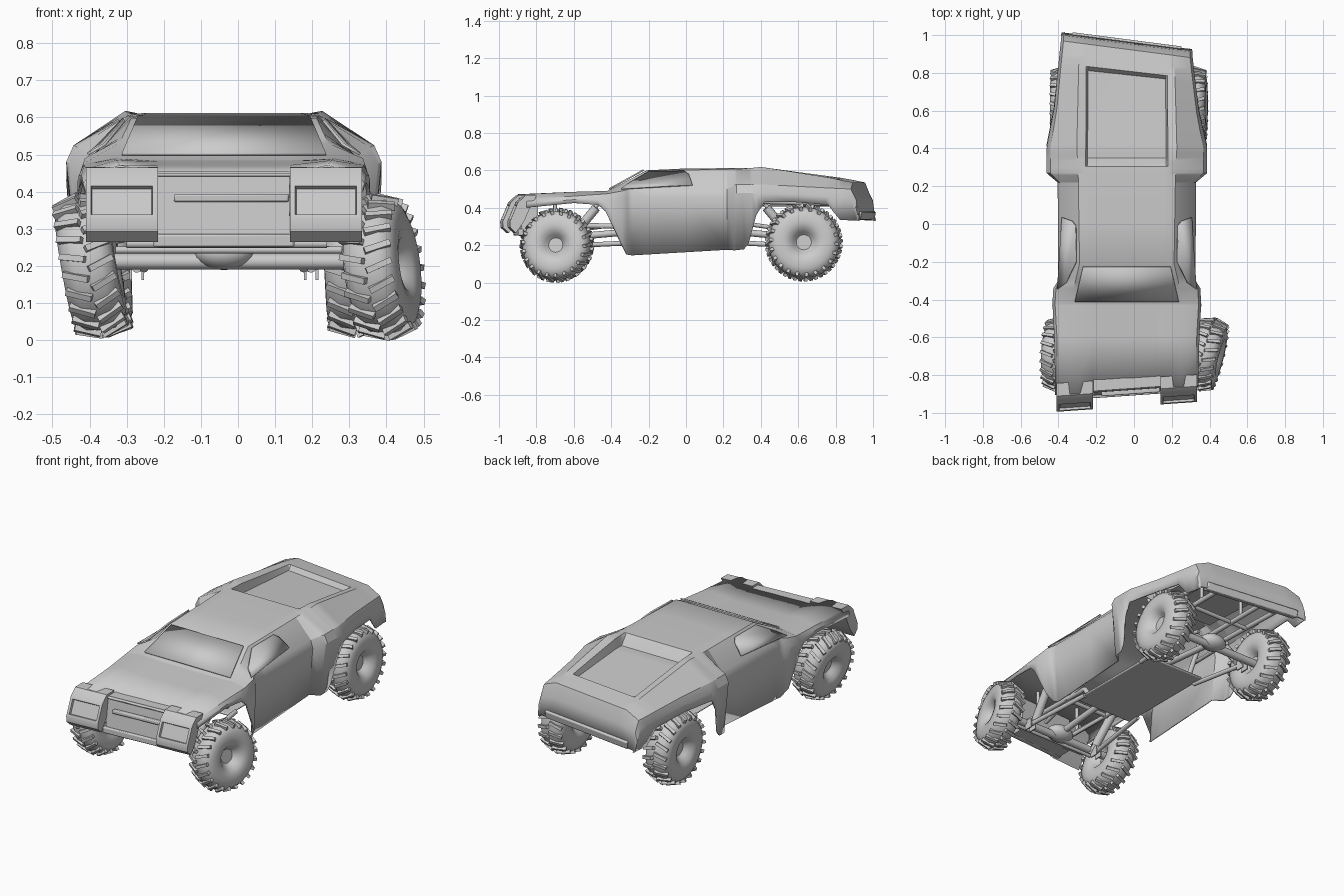
import bpy, bmesh
from math import sin, cos, pi, radians
from mathutils import Vector, Matrix

if "Cube" in bpy.data.objects:
    bpy.data.objects.remove(bpy.data.objects["Cube"])

CX = -0.038  # body centre line sits slightly left


def interp(keys, y):
    if y <= keys[0][0]:
        return keys[0][1:]
    for a, b in zip(keys, keys[1:]):
        if y <= b[0]:
            t = (y - a[0]) / (b[0] - a[0])
            return tuple(p + (q - p) * t for p, q in zip(a[1:], b[1:]))
    return keys[-1][1:]


def skew(v):
    # both ends of the shell are pulled slightly longer on the left
    w = min(1, max(0, (v.y - 0.5) / 0.35))
    f = min(1, max(0, (-v.y - 0.6) / 0.25))
    return Vector((v.x + CX, v.y - 0.13 * v.x * w + 0.07 * v.x * f, v.z))


def finish(name, bm, shell=0, angle=28, body=False, bevel=0):
    if body:
        for v in bm.verts:
            v.co = skew(v.co)
    bmesh.ops.recalc_face_normals(bm, faces=bm.faces)
    me = bpy.data.meshes.new(name)
    bm.to_mesh(me)
    bm.free()
    ob = bpy.data.objects.new(name, me)
    bpy.context.collection.objects.link(ob)
    if shell:
        m = ob.modifiers.new("shell", 'SOLIDIFY')
        m.thickness, m.offset = shell, -1
    if bevel:
        m = ob.modifiers.new("bevel", 'BEVEL')
        m.width, m.segments = bevel, 2
    bpy.ops.object.select_all(action='DESELECT')
    ob.select_set(True)
    bpy.context.view_layer.objects.active = ob
    bpy.ops.object.shade_smooth_by_angle(angle=radians(angle))
    return ob


def box(name, c, s, body=False, bevel=0.006, rx=0):
    bm = bmesh.new()
    M = Matrix.Translation(c) @ Matrix.Rotation(rx, 4, 'X') @ Matrix.Diagonal((*s, 1))
    bmesh.ops.create_cube(bm, size=1, matrix=M)
    return finish(name, bm, body=body, bevel=bevel)


def tube(name, a, b, r, r2=None, n=14):
    a, b = Vector(a), Vector(b)
    bm = bmesh.new()
    M = Matrix.Translation((a + b) / 2) @ (b - a).to_track_quat('Z', 'Y').to_matrix().to_4x4()
    bmesh.ops.create_cone(bm, cap_ends=True, segments=n, radius1=r, radius2=r if r2 is None else r2,
                          depth=(b - a).length, matrix=M)
    return finish(name, bm, angle=40)


# Body shell: lengthwise feature lines, (y, value...) keys
TOP_Z = [(-.88, .45), (-.42, .485), (-.21, .6), (0, .61), (.3, .612)]
REAR_Z = [(.4, .608), (.8, .555), (.925, .535), (.955, .46), (.97, .345)]
BED = [(.305, 0), (.35, .055), (.79, .028), (.81, 0)]
CREASE_X = [(-.88, .175), (-.45, .175), (-.3, .2), (.3, .218), (.8, .215)]
EDGE = [(-.88, .28, .472), (-.6, .29, .485), (-.42, .3, .49), (-.21, .25, .598), (.3, .258, .607),
        (.4, .265, .618), (.8, .255, .56), (.925, .25, .535), (.955, .25, .46), (.97, .25, .345)]
BELT = [(-.88, .365, .445), (-.6, .37, .462), (-.42, .38, .475), (-.34, .375, .49), (-.3, .35, .5),
        (.22, .352, .5), (.27, .405, .525), (.4, .405, .525), (.6, .37, .515), (.925, .335, .5),
        (.955, .335, .44), (.97, .33, .34)]
SILL = [(-.88, .375, .4), (-.6, .383, .425), (-.47, .39, .415), (-.43, .395, .38), (-.34, .385, .2),
        (-.315, .35, .15), (-.29, .34, .145), (.22, .34, .175), (.26, .39, .172), (.31, .395, .178),
        (.335, .4, .21), (.375, .42, .36), (.42, .425, .43), (.6, .387, .43), (.8, .36, .415),
        (.84, .355, .37), (.87, .35, .335), (.97, .335, .33)]


def section(y):
    tz = interp(TOP_Z + REAR_Z, y)[0]
    d = interp(BED, y)[0]
    cx = interp(CREASE_X, y)[0]
    ex, ez = interp(EDGE, y)
    bx, bz = interp(BELT, y)
    sx, sz = interp(SILL, y)
    drop = min(.045, (bz - sz) * .5)
    half = [(cx - .01, tz - d), (cx, tz), (ex, ez), (bx, bz),
            (bx + (.014 if bx < .39 else .02), bz - drop), (sx, sz)]
    return [Vector((-x, y, z)) for x, z in reversed(half)] + [Vector((0, y, tz - d))] + \
           [Vector((x, y, z)) for x, z in half]


ys = sorted({k[0] for keys in (TOP_Z, REAR_Z, BED, CREASE_X, EDGE, BELT, SILL) for k in keys})
bm = bmesh.new()
rows = [[bm.verts.new(p) for p in section(y)] for y in ys]
for r0, r1 in zip(rows, rows[1:]):
    for i in range(len(r0) - 1):
        bm.faces.new((r0[i], r1[i], r1[i + 1], r0[i + 1]))
finish("body_shell", bm, shell=.009, body=True)


# Glass panels laid over the shell
def panel(name, pts):
    bm = bmesh.new()
    bm.faces.new([bm.verts.new(p) for p in pts])
    return finish(name, bm, shell=.008, body=True)


panel("windscreen", [(-.275, -.408, .497), (.275, -.408, .497), (.232, -.225, .598), (-.232, -.225, .598)])
for s in (-1, 1):
    pts = []
    for y, t in ((-.345, .85), (-.31, .5), (-.2, .12), (-.01, .12), (.015, .3), (.035, .85)):
        (ex, ez), (bx, bz) = interp(EDGE, y), interp(BELT, y)
        pts.append((s * (ex + (bx - ex) * t + .003), y, ez + (bz - ez) * t + .003))
    panel("side_window", pts)


# Prisms from a side profile, used for the nose
def prism(name, prof, x0, x1, inset_edge=None):
    bm = bmesh.new()
    a = [bm.verts.new((x0, y, z)) for y, z in prof]
    b = [bm.verts.new((x1, y, z)) for y, z in prof]
    n = len(prof)
    sides = [bm.faces.new((a[i], a[(i + 1) % n], b[(i + 1) % n], b[i])) for i in range(n)]
    bm.faces.new(a)
    bm.faces.new(b)
    bmesh.ops.recalc_face_normals(bm, faces=bm.faces)
    if inset_edge is not None:
        bmesh.ops.inset_individual(bm, faces=[sides[inset_edge]], thickness=.02, depth=0)
        bmesh.ops.inset_individual(bm, faces=[sides[inset_edge]], thickness=.004, depth=-.012)
    return finish(name, bm, body=True)


pod = [(-.82, .466), (-.885, .465), (-.925, .428), (-.968, .325), (-.965, .293), (-.935, .265), (-.89, .33), (-.86, .4)]
for s in (-1, 1):
    prism("headlight_pod", pod, s * .178, s * .372, 2)
prism("grille", [(-.8, .455), (-.872, .455), (-.885, .36), (-.895, .285), (-.88, .25), (-.8, .25)], -.177, .177)
box("grille_ledge", (.02, -.89, .383), (.31, .025, .022), body=True)
box("front_lip", (0, -.895, .268), (.38, .03, .035), body=True)
box("rear_bumper", (0, .955, .36), (.58, .04, .045), body=True, rx=-.2)


# Wheels: lathed tyre with dished hub and paddle lugs on both shoulders
def wheel(name, loc, r, camber=0, yaw=0, n=40):
    k = r / .2
    half = [(.028, 0), (.028, .04), (.045, .055), (.068, .075), (.076, .105), (.075, .14), (.064, .168), (.04, .186)]
    prof = half + [(0, .19)] + [(-x, q) for x, q in reversed(half)]
    bm = bmesh.new()
    rings = []
    for x, q in prof:
        if q == 0:
            rings.append([bm.verts.new((x * k, 0, 0))] * n)
        else:
            rings.append([bm.verts.new((x * k, q * k * cos(2 * pi * i / n), q * k * sin(2 * pi * i / n)))
                          for i in range(n)])
    for a, b in zip(rings, rings[1:]):
        for i in range(n):
            vs = list(dict.fromkeys((a[i], a[(i + 1) % n], b[(i + 1) % n], b[i])))
            bm.faces.new(vs)
    for s in (-1, 1):
        for i in range(22):
            M = (Matrix.Rotation(2 * pi * (i + .25 * (s + 1)) / 22, 4, 'X')
                 @ Matrix.Translation((s * .037 * k, 0, .185 * k)) @ Matrix.Rotation(s * .33, 4, 'Y')
                 @ Matrix.Rotation(s * .3, 4, 'Z') @ Matrix.Diagonal((.075 * k, .017 * k, .02 * k, 1)))
            bmesh.ops.create_cube(bm, size=1, matrix=M)
    M = (Matrix.Translation(loc) @ Matrix.Rotation(radians(yaw), 4, 'Z') @ Matrix.Rotation(radians(camber), 4, 'Y'))
    bmesh.ops.transform(bm, matrix=M, verts=bm.verts)
    return finish(name, bm, angle=35)


wheel("front_wheel_left", (-.397, -.69, .202), .194, -10, -3)
wheel("front_wheel_right", (.388, -.69, .197), .194, -7, -14)
wheel("rear_wheel_left", (-.365, .63, .214), .202, -2)
wheel("rear_wheel_right", (.308, .63, .214), .202, -3)

# Axles with differentials
for tag, y, xa, xb in (("front", -.68, -.37, .35), ("rear", .63, -.34, .29)):
    tube(tag + "_axle", (xa, y, .212), (xb, y, .212), .022)
    bm = bmesh.new()
    bmesh.ops.create_uvsphere(bm, u_segments=20, v_segments=12, radius=1,
                              matrix=Matrix.Translation((CX, y, .235)) @ Matrix.Diagonal((.08, .06, .046, 1)))
    finish(tag + "_differential", bm)
    tube(tag + "_drive_shaft", (CX, y * .95, .24), (CX, y * .3, .28), .018)
tube("steering_rod", (-.33, -.77, .243), (.28, -.77, .243), .01)
tube("front_cross_bar", (-.3, -.8, .26), (.24, -.8, .26), .012)

# Chassis: floor plate, gearbox and rails
box("floor_plate", (CX, 0, .222), (.38, .62, .014))
box("gearbox", (CX, .02, .275), (.16, .3, .1), bevel=.02)
for s in (-1, 1):
    x = CX + s * .14
    for p, q in (((-.86, .31), (-.3, .3)), ((-.3, .3), (-.25, .23)), ((.25, .23), (.36, .42)), ((.36, .42), (.9, .42))):
        tube("frame_rail", (x, *p), (x, *q), .014)
    tube("rear_side_rail", (CX + s * .25, .37, .435), (CX + s * .25, .86, .42), .014)
    tube("body_post", (x, .7, .42), (x, .7, .53), .01)
    tube("front_body_post", (x, -.7, .3), (x, -.7, .46), .01)
    # trailing links, upper links, shocks and brackets for both axles
    for tag, f, y in (("front", -1, -.68), ("rear", 1, .63)):
        ox = CX + s * .235
        tube(tag + "_lower_link", (ox, y - f * .03, .195), (CX + s * .19, f * .24, .215), .013)
        tube(tag + "_upper_link", (CX + s * .1, y, .27), (CX + s * .16, f * .28, .32), .011)
        tube(tag + "_shock", (ox - s * .02, y - f * .05, .22), (ox, y - f * .2, .4), .024)
        tube(tag + "_shock_rod", (ox - s * .02, y, .19), (ox, y - f * .21, .42), .011)
        for d in (-.016, .016):
            box(tag + "_link_bracket", (ox + d, y - f * .03, .19), (.007, .05, .055), bevel=0)
for y, z in ((-.84, .31), (-.45, .3), (.38, .425), (.62, .42), (.86, .42)):
    w = .25 if y > 0 else .15
    tube("cross_tube", (CX - w, y, z), (CX + w, y, z), .012)
